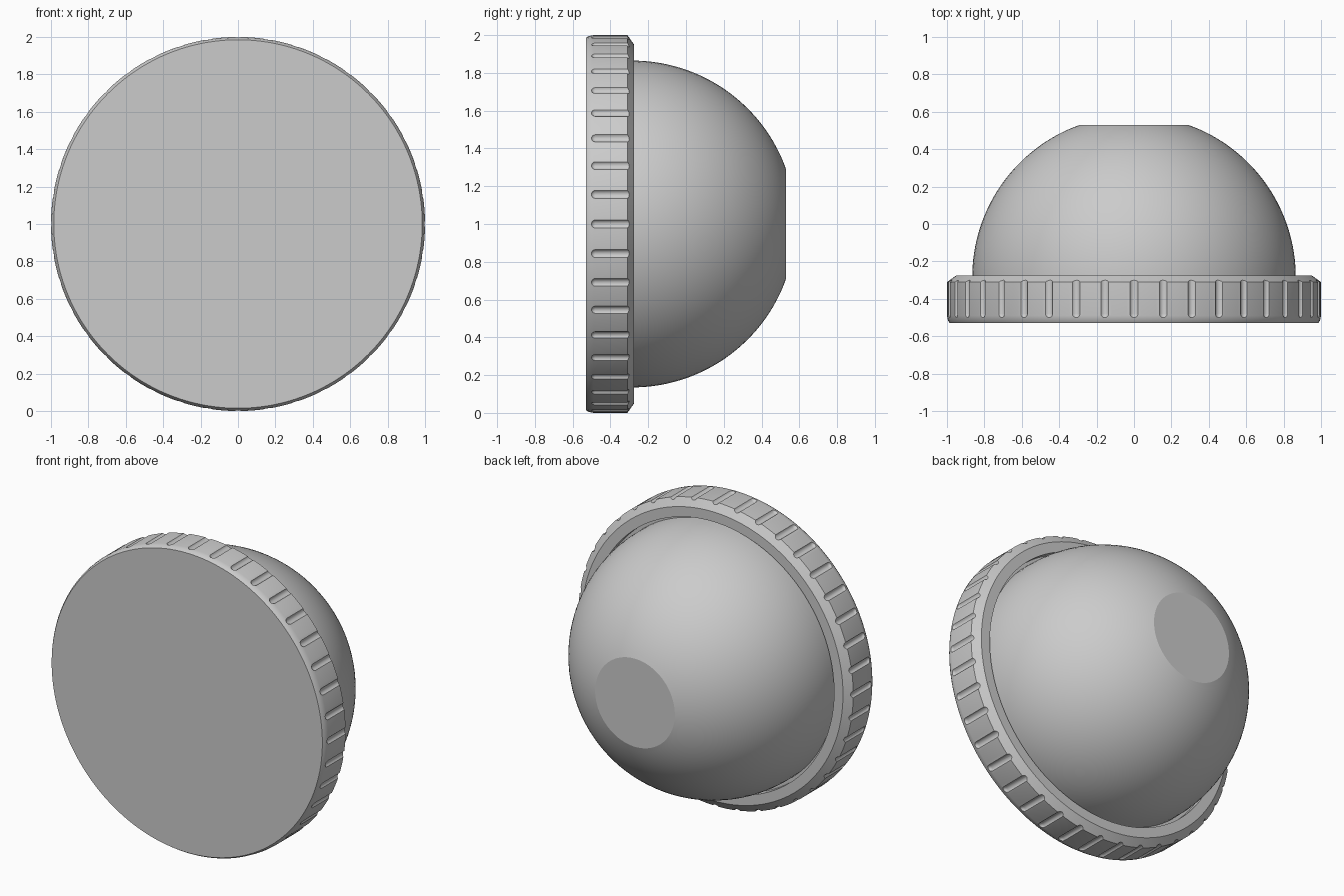
import bpy, bmesh, math
from mathutils import Matrix, Vector

cube = bpy.data.objects.get("Cube")
if cube:
    bpy.data.objects.remove(cube, do_unlink=True)

grey = bpy.data.materials.new("plain grey")
grey.use_nodes = True
colour = (0.6, 0.6, 0.6, 1)
grey.diffuse_color = colour
grey.node_tree.nodes["Principled BSDF"].inputs["Base Color"].default_value = colour

CENTRE = Vector((0, 0, 1))
GROOVES = 40


def make_object(name, bm):
    bmesh.ops.recalc_face_normals(bm, faces=bm.faces)
    mesh = bpy.data.meshes.new(name)
    bm.to_mesh(mesh)
    bm.free()
    mesh.materials.append(grey)
    obj = bpy.data.objects.new(name, mesh)
    bpy.context.collection.objects.link(obj)
    return obj


def lathe(bm, profile, steps, matrix=Matrix()):
    """Spin (radius, y) points around the y axis."""
    start = [bm.verts.new((r, y, 0)) for r, y in profile]
    edges = [bm.edges.new(pair) for pair in zip(start, start[1:])]
    result = bmesh.ops.spin(bm, geom=start + edges, axis=(0, 1, 0), cent=(0, 0, 0),
                            angle=math.tau, steps=steps, use_merge=False)
    new = {v for v in bm.verts if v.index == -1} | set(start)
    new |= {v for e in result["geom_last"] if isinstance(e, bmesh.types.BMVert) for v in [e]}
    bmesh.ops.remove_doubles(bm, verts=list(new), dist=1e-5)
    bmesh.ops.transform(bm, matrix=matrix, verts=bm.verts)


def smooth(obj, degrees):
    bpy.ops.object.select_all(action='DESELECT')
    obj.select_set(True)
    bpy.context.view_layer.objects.active = obj
    bpy.ops.object.shade_smooth_by_angle(angle=math.radians(degrees))


# Rim: flat front disc, bevelled edge, chamfered back lip and a narrow inner recess
bm = bmesh.new()
rim_profile = [(0, -0.53), (0.985, -0.53), (0.995, -0.515), (1.0, -0.49), (1.0, -0.31),
               (0.95, -0.275), (0.885, -0.275), (0.885, -0.32), (0, -0.32)]
lathe(bm, rim_profile, 160, Matrix.Translation(CENTRE))
rim = make_object("rim", bm)

# Grip grooves: round-ended rods cut into the edge of the rim
bm = bmesh.new()
rod_r, tip = 0.024, -0.48
rod = [(rod_r * math.sin(a), tip - rod_r * math.cos(a))
       for a in (i * math.pi / 10 for i in range(6))] + [(rod_r, -0.2), (0, -0.2)]
lathe(bm, rod, 16, Matrix.Translation((1.01, 0, 0)))
source = bm.verts[:] + bm.edges[:] + bm.faces[:]
for i in range(1, GROOVES):
    copy = bmesh.ops.duplicate(bm, geom=source)["geom"]
    bmesh.ops.rotate(bm, verts=[g for g in copy if isinstance(g, bmesh.types.BMVert)],
                     matrix=Matrix.Rotation(math.tau * i / GROOVES, 3, 'Y'))
bmesh.ops.translate(bm, verts=bm.verts, vec=CENTRE)
cutter = make_object("groove_cutter", bm)
cutter.hide_render = True

cut = rim.modifiers.new("grooves", 'BOOLEAN')
cut.operation = 'DIFFERENCE'
cut.solver = 'EXACT'
cut.object = cutter
bpy.context.view_layer.objects.active = rim
bpy.ops.object.modifier_apply(modifier=cut.name)
bpy.data.objects.remove(cutter, do_unlink=True)
smooth(rim, 25)

# Dome: half sphere with its tip sliced flat
bm = bmesh.new()
radius, base, flat_y = 0.865, -0.285, 0.53
end = math.asin((flat_y - base) / radius)
arc = [(radius * math.cos(end * i / 32), base + radius * math.sin(end * i / 32))
       for i in range(33)]
lathe(bm, [(0, -0.33), (radius, -0.33)] + arc + [(0, flat_y)], 96,
      Matrix.Translation(CENTRE))
smooth(make_object("dome", bm), 18)
